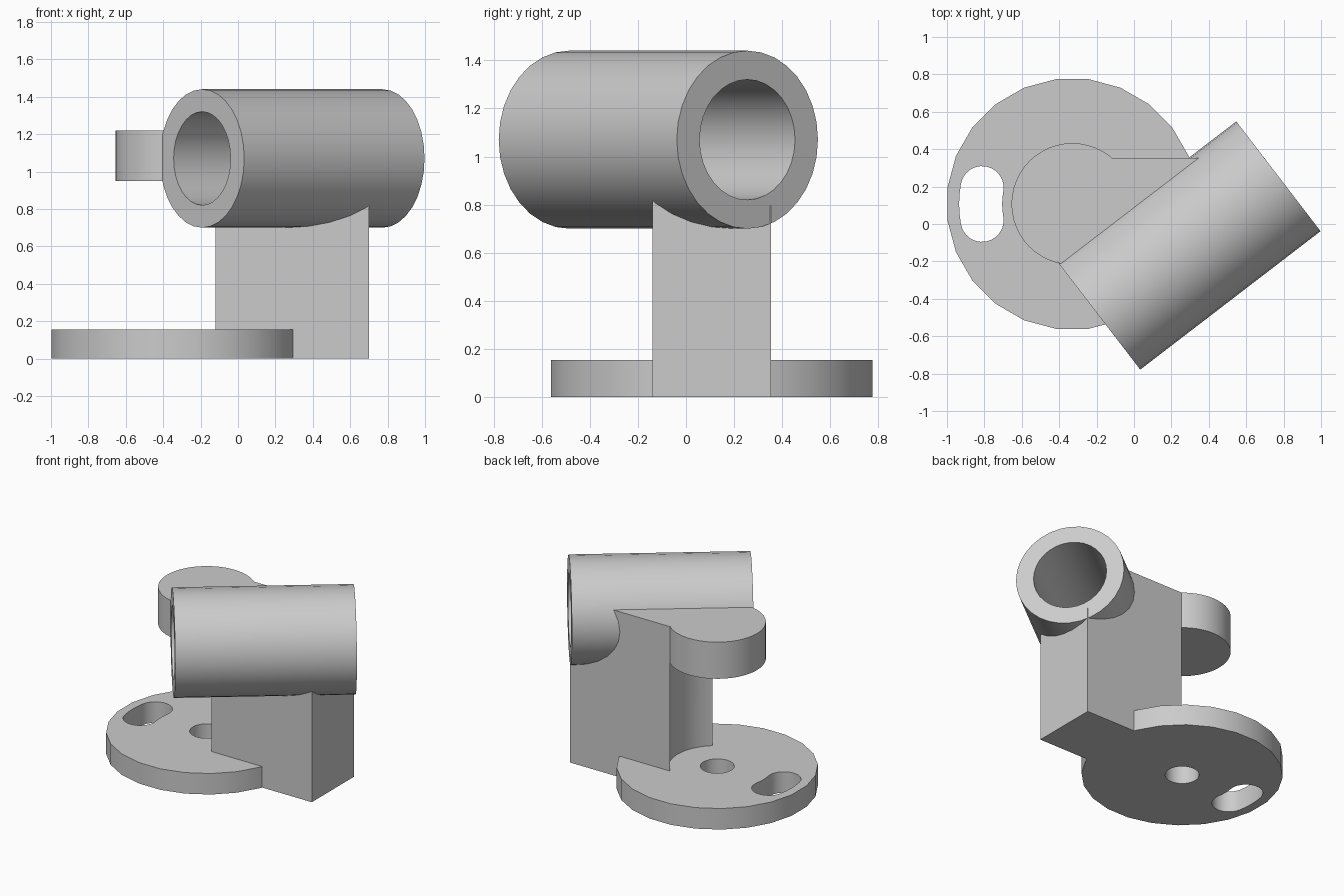
import bpy, bmesh, math
from mathutils import Matrix, Vector

cube = bpy.data.objects.get("Cube")
if cube:
    bpy.data.objects.remove(cube, do_unlink=True)

grey = bpy.data.materials.new("light_grey")
grey.use_nodes = True
colour = (0.6, 0.6, 0.6, 1)
grey.diffuse_color = colour
grey.node_tree.nodes["Principled BSDF"].inputs["Base Color"].default_value = colour

PIVOT = Vector((-0.33, 0.107, 0))
PAD_R = 0.325
PAD_Z, TOP_Z = 0.95, 1.22
BASE_Z = 0.155


def prism(name, outline, z0, z1):
    """Extrude a counter-clockwise outline from z0 to z1."""
    bm = bmesh.new()
    face = bm.faces.new([bm.verts.new((x, y, z0)) for x, y in outline])
    top = bmesh.ops.extrude_face_region(bm, geom=[face])["geom"]
    verts = [g for g in top if isinstance(g, bmesh.types.BMVert)]
    bmesh.ops.translate(bm, verts=verts, vec=(0, 0, z1 - z0))
    bmesh.ops.recalc_face_normals(bm, faces=bm.faces)
    mesh = bpy.data.meshes.new(name)
    bm.to_mesh(mesh)
    bm.free()
    obj = bpy.data.objects.new(name, mesh)
    bpy.context.collection.objects.link(obj)
    return obj


def arc(centre, r, start, end, steps):
    """Points along an arc, angles in degrees, end included."""
    angles = [math.radians(start + (end - start) * i / steps) for i in range(steps + 1)]
    return [(centre[0] + r * math.cos(a), centre[1] + r * math.sin(a)) for a in angles]


def disc(name, r, z0, z1, sides, phase=0, centre=PIVOT):
    return prism(name, arc(centre, r, phase, phase + 360, sides)[:-1], z0, z1)


def combine(target, other, operation):
    """Apply a boolean and remove the helper."""
    mod = target.modifiers.new(operation.lower(), "BOOLEAN")
    mod.operation, mod.solver, mod.object = operation, "EXACT", other
    bpy.context.view_layer.objects.active = target
    bpy.ops.object.modifier_apply(modifier=mod.name)
    bpy.data.objects.remove(other, do_unlink=True)


# Base plate with centre hole and curved slot
base = disc("base_plate", 0.673, 0, BASE_Z, 24, 7.5)
combine(base, disc("centre_hole", 0.114, -0.1, 0.3, 32), "DIFFERENCE")
PITCH, SLOT_R, SPREAD = 0.49, 0.115, 10.3
ends = [PIVOT.xy + PITCH * Vector((math.cos(a), math.sin(a)))
        for a in (math.radians(180 - SPREAD), math.radians(180 + SPREAD))]
slot = (arc(PIVOT, PITCH + SLOT_R, 180 - SPREAD, 180 + SPREAD, 4)
        + arc(ends[1], SLOT_R, 180 + SPREAD, 360 + SPREAD, 12)[1:]
        + arc(PIVOT, PITCH - SLOT_R, 180 + SPREAD, 180 - SPREAD, 4)[1:]
        + arc(ends[0], SLOT_R, -SPREAD, 180 - SPREAD, 12)[1:-1])
combine(base, prism("slot_cutter", slot, -0.1, 0.3), "DIFFERENCE")

# Post with round pad on top and a scooped face below the pad
post = prism("post_and_pad", [(-0.2, -0.14), (0.7, -0.14), (0.7, 0.353), (-0.2, 0.353)], 0, TOP_Z)
combine(post, disc("pad", PAD_R, PAD_Z, TOP_Z, 48), "UNION")
combine(post, disc("scoop", PAD_R, -0.1, PAD_Z, 48), "DIFFERENCE")

# Angled tube, bored through
start, end = Vector((-0.192, -0.485, 1.07)), Vector((0.772, 0.255, 1.07))
axis = end - start
half = axis.length / 2
place = Matrix.Translation((start + end) / 2) @ axis.to_track_quat("Z", "Y").to_matrix().to_4x4()


def along_tube(name, r, reach):
    obj = disc(name, r, -reach, reach, 32, 0, (0, 0))
    obj.data.transform(place)
    return obj


tube = along_tube("tube", 0.37, half)
combine(tube, along_tube("bore", 0.25, half + 0.2), "DIFFERENCE")
combine(post, along_tube("post_clearance", 0.3, half + 0.2), "DIFFERENCE")

# Colour and shading
for obj in (base, post, tube):
    obj.data.materials.clear()
    obj.data.materials.append(grey)
    bpy.ops.object.select_all(action="DESELECT")
    obj.select_set(True)
    bpy.context.view_layer.objects.active = obj
    bpy.ops.object.shade_smooth_by_angle(angle=math.radians(30))
